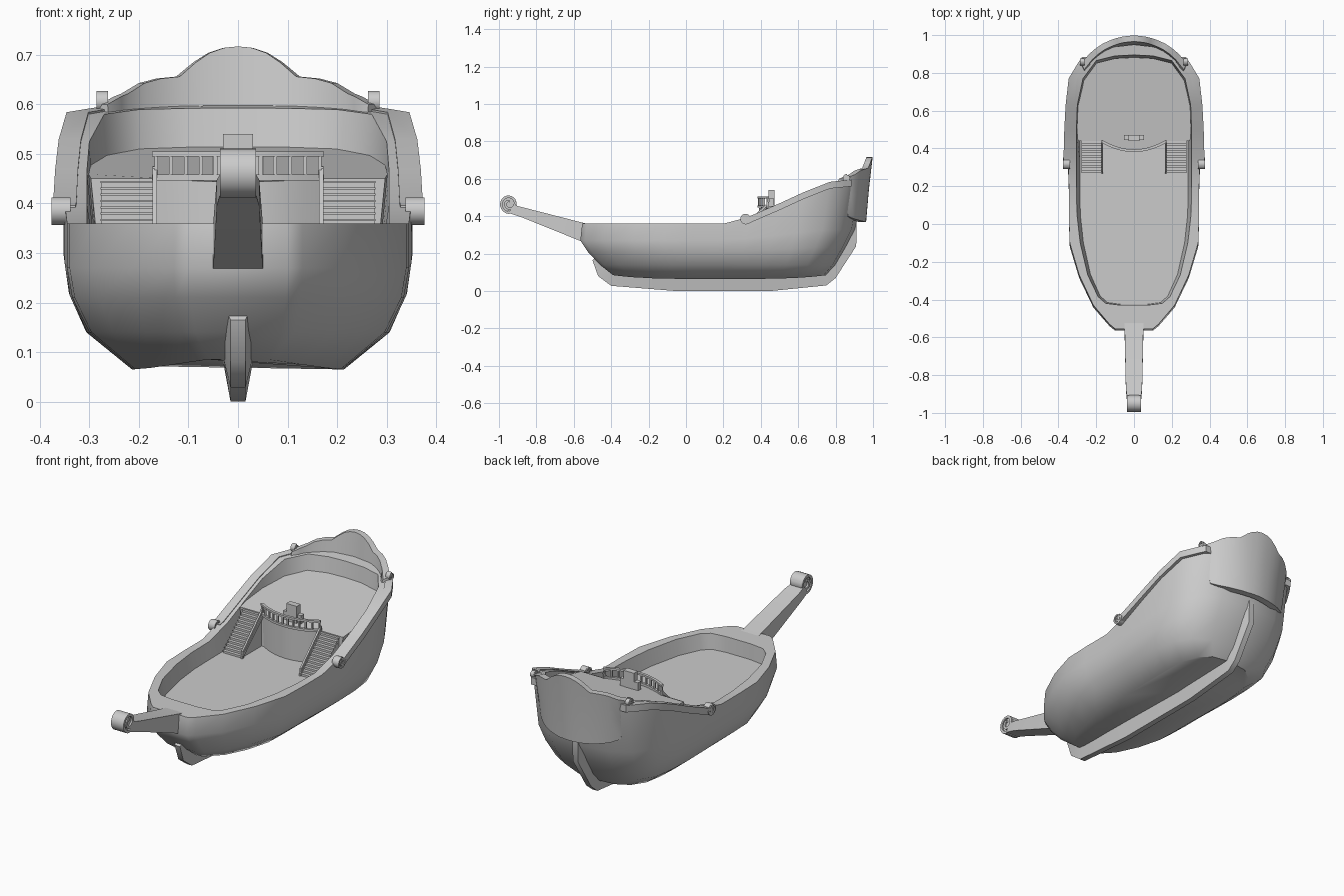
import bpy, bmesh, math

cube = bpy.data.objects.get("Cube")
if cube:
    bpy.data.objects.remove(cube)

grey = bpy.data.materials.new("plain grey")
grey.use_nodes = True
grey.diffuse_color = (0.6, 0.6, 0.6, 1)
grey.node_tree.nodes["Principled BSDF"].inputs["Base Color"].default_value = (0.6, 0.6, 0.6, 1)


def finish(name, bm, angle=35):
    bmesh.ops.recalc_face_normals(bm, faces=bm.faces)
    me = bpy.data.meshes.new(name)
    bm.to_mesh(me)
    bm.free()
    me.materials.append(grey)
    me.shade_smooth()
    me.set_sharp_from_angle(angle=math.radians(angle))
    ob = bpy.data.objects.new(name, me)
    bpy.context.scene.collection.objects.link(ob)
    return ob


def loft(name, rings, angle=35):
    """Skin a list of equal closed rings and cap both ends."""
    bm = bmesh.new()
    vs = [[bm.verts.new(p) for p in r] for r in rings]
    n = len(rings[0])
    for a, b in zip(vs, vs[1:]):
        for i in range(n):
            j = (i + 1) % n
            bm.faces.new((a[i], a[j], b[j], b[i]))
    bm.faces.new(vs[0])
    bm.faces.new(vs[-1])
    return finish(name, bm, angle)


def box(name, x0, x1, y0, y1, z0, z1):
    return loft(name, [[(x0, y0, z), (x1, y0, z), (x1, y1, z), (x0, y1, z)] for z in (z0, z1)])


def bar(name, path, w, h):
    """Rectangular bar along a path, with upright sections."""
    rings = []
    for i, (x, y, z) in enumerate(path):
        p, q = path[max(i - 1, 0)], path[min(i + 1, len(path) - 1)]
        d = math.hypot(q[0] - p[0], q[1] - p[1])
        nx, ny = -(q[1] - p[1]) / d * w / 2, (q[0] - p[0]) / d * w / 2
        rings.append([(x + s * nx, y + s * ny, z + t * h / 2)
                      for s, t in ((-1, -1), (1, -1), (1, 1), (-1, 1))])
    return loft(name, rings)


def scroll(name, x0, x1, y, z, r, start, turn):
    """Spiral ribbon wrapped around a recessed drum, axis along x."""
    rings = []
    for i in range(31):
        a = start + turn * i / 30 * math.tau * 1.5
        ro = r * (1 - 0.62 * i / 30)
        ri = ro - 0.24 * r
        c, s = math.cos(a), math.sin(a)
        rings.append([(x0, y + c * ro, z + s * ro), (x1, y + c * ro, z + s * ro),
                      (x1, y + c * ri, z + s * ri), (x0, y + c * ri, z + s * ri)])
    loft(name, rings)
    g = (x1 - x0) * 0.12
    angles = [math.tau * k / 20 for k in range(20)]
    loft(name + "_drum", [[(x, y + math.cos(a) * r * 0.72, z + math.sin(a) * r * 0.72)
                           for a in angles] for x in (x0 + g, x1 - g)])


def interp(table, v):
    for (a, fa), (b, fb) in zip(table, table[1:]):
        if v <= b:
            return fa + (fb - fa) * max(0, (v - a) / (b - a))
    return table[-1][1]


SHEER = [(0.2, 0.36), (0.35, 0.4), (0.5, 0.465), (0.63, 0.525), (0.77, 0.58), (0.95, 0.598)]


def sheer(y):
    return interp(SHEER, y)


def full(half):
    return half + [(-x, y) for x, y in reversed(half) if x]


# Hull shell: stacked outlines, over the rim and down to the main deck
OUTER = [(.1, -.555), (.13, -.53), (.215, -.43), (.29, -.27), (.34, -.1), (.345, .05), (.345, .2),
         (.35, .35), (.352, .5), (.347, .63), (.33, .77), (.27, .87), (.17, .93), (0, .95)]
INNER = [(.07, -.43), (.15, -.42), (.19, -.385), (.245, -.27), (.285, -.1), (.302, .05), (.305, .2),
         (.305, .35), (.305, .5), (.3, .63), (.27, .77), (.2, .865), (.1, .89), (0, .895)]
outer, inner = full(OUTER), full(INNER)


def level(z, sx, front, back, lift):
    ring = []
    for x, y in outer:
        t = (y + .555) / 1.505
        yy = front + (back - front) * t
        ring.append((x * sx, yy, z + lift * (sheer(y) - .36) + (.02 * (2 * t - 1) ** 4 if z < .1 else 0)))
    return ring


loft("hull", [
    level(.065, .61, -.39, .75, 0),
    level(.14, .87, -.46, .80, 0),
    level(.21, .97, -.525, .855, .1),
    level(.27, 1, -.565, .905, .25),
    [(x, y, sheer(y)) for x, y in outer],
    [(x, y, sheer(y)) for x, y in inner],
    [(x * .94, y * .95 if y > 0 else y * .99, .28) for x, y in inner]], 40)

# Keel with stem and sternpost
KEEL_OUT = [(-.5, .165), (-.47, .08), (-.4, .028), (-.05, 0), (.45, 0), (.75, .03), (.8, .07), (.91, .24), (.912, .36)]
KEEL_IN = [(-.46, .2), (-.42, .13), (-.37, .09), (-.05, .08), (.45, .08), (.7, .1), (.75, .13), (.83, .27), (.86, .36)]
loft("keel", [[(-.015, a, b), (.015, a, b), (.03, c, d), (-.03, c, d)]
              for (a, b), (c, d) in zip(KEEL_OUT, KEEL_IN)])

# Bow beam with its scroll
loft("bow_beam", [[(-w, ya, lo), (w, ya, lo), (w, yb, hi), (-w, yb, hi)]
                  for w, ya, lo, yb, hi in ((.05, -.5, .25, -.47, .355), (.05, -.57, .27, -.535, .361),
                                            (.043, -.88, .395, -.87, .447), (.036, -.95, .418, -.92, .46))])
scroll("bow_scroll", -.036, .036, -.945, .467, .055, -math.pi / 2, -1)

# Raised quarter deck with a bowed front edge
front_edge = [(x / 10 * .17, .39 + .05 * (x / 10) ** 2) for x in range(-10, 11, 2)]
rear = [p for p in inner if p[1] >= .5]
deck = front_edge + [(.3, .44)] + rear + [(-.3, .44)]
loft("quarter_deck", [
    [(x * .93, y if y < .46 else y * .93, .27) for x, y in deck],
    [(x * .99, y if y < .46 else y * .985, .445 + (y - .4) * .14) for x, y in deck]], 20)

# Railing on the deck edge
rail_path = [(x, y - .002) for x, y in front_edge]
for name, z, h in (("rail_foot", .452, .012), ("rail_top", .5, .01)):
    bar(name, [(x, y, z) for x, y in rail_path], .014, h)
for k in range(12):
    x = -.165 + .03 * k
    y = .388 + .05 * (x / .17) ** 2
    box("baluster", x - .004, x + .004, y - .004, y + .004, .455, .497)

# Helm stand
box("helm_stand", -.03, .03, .44, .472, .44, .54)
box("helm_base", -.052, .052, .445, .47, .44, .495)

# Stern board: curved panel with a crested top (x, y, bottom, top)
BOARD = [(0, .998, .37, .717), (.03, .996, .37, .714), (.06, .992, .37, .704), (.09, .985, .372, .685),
         (.125, .973, .375, .656), (.165, .955, .38, .652), (.2, .932, .387, .643),
         (.235, .902, .4, .622), (.25, .885, .5, .616), (.28, .85, .53, .6)]
board = [(-x, *r) for x, *r in reversed(BOARD[1:])] + BOARD
loft("stern_board", [[(x * .98, y - .035, lo), (x, y - .02, (lo + hi) / 2), (x, y, hi),
                      (x * .94, y - .032, hi), (x * .92, y - .07, lo)]
                     for x, y, lo, hi in board], 40)

# Parts that repeat on each side
for side, s in (("left", 1), ("right", -1)):
    # Quarter trim following the rim
    trim = [(.358, .32), (.356, .35), (.353, .5), (.347, .63), (.332, .77), (.285, .85), (.262, .885)]
    rings = []
    for i, (x, y) in enumerate(trim):
        out, z = .018 - .001 * i, sheer(y) + .004
        rings.append([(s * (x - .03), y, z - .036), (s * (x + out), y, z - .036),
                      (s * (x + out), y, z), (s * (x - .03), y, z)])
    loft(side + "_trim", rings)
    a, b = sorted((s * .338, s * .376))
    scroll(side + "_trim_scroll", a, b, .318, .388, .035, 0, -1)
    a, b = sorted((s * .262, s * .286))
    scroll(side + "_board_scroll", a, b, .86, .604, .023, math.pi / 2, 1)

    # Stairs from main deck to quarter deck
    a, b = sorted((s * .172, s * .275))
    steps = 13
    for k in range(steps):
        y, z = .27 + .17 * k / steps, .28 + .165 * (k + 1) / steps
        box(side + "_riser", a, b, y + .004, .445, z - .02, z - .004)
        box(side + "_tread", a - .003, b + .003, y, y + .02, z - .004, z)
    x = s * .168
    bar(side + "_stair_rail", [(x, .275, .31), (x, .44, .468)], .009, .016)
    bar(side + "_stringer", [(x, .268, .285), (x, .44, .44)], .009, .02)
    box(side + "_lower_post", x - .005, x + .005, .272, .282, .275, .318)
    box(side + "_upper_post", x - .005, x + .005, .434, .445, .43, .475)
